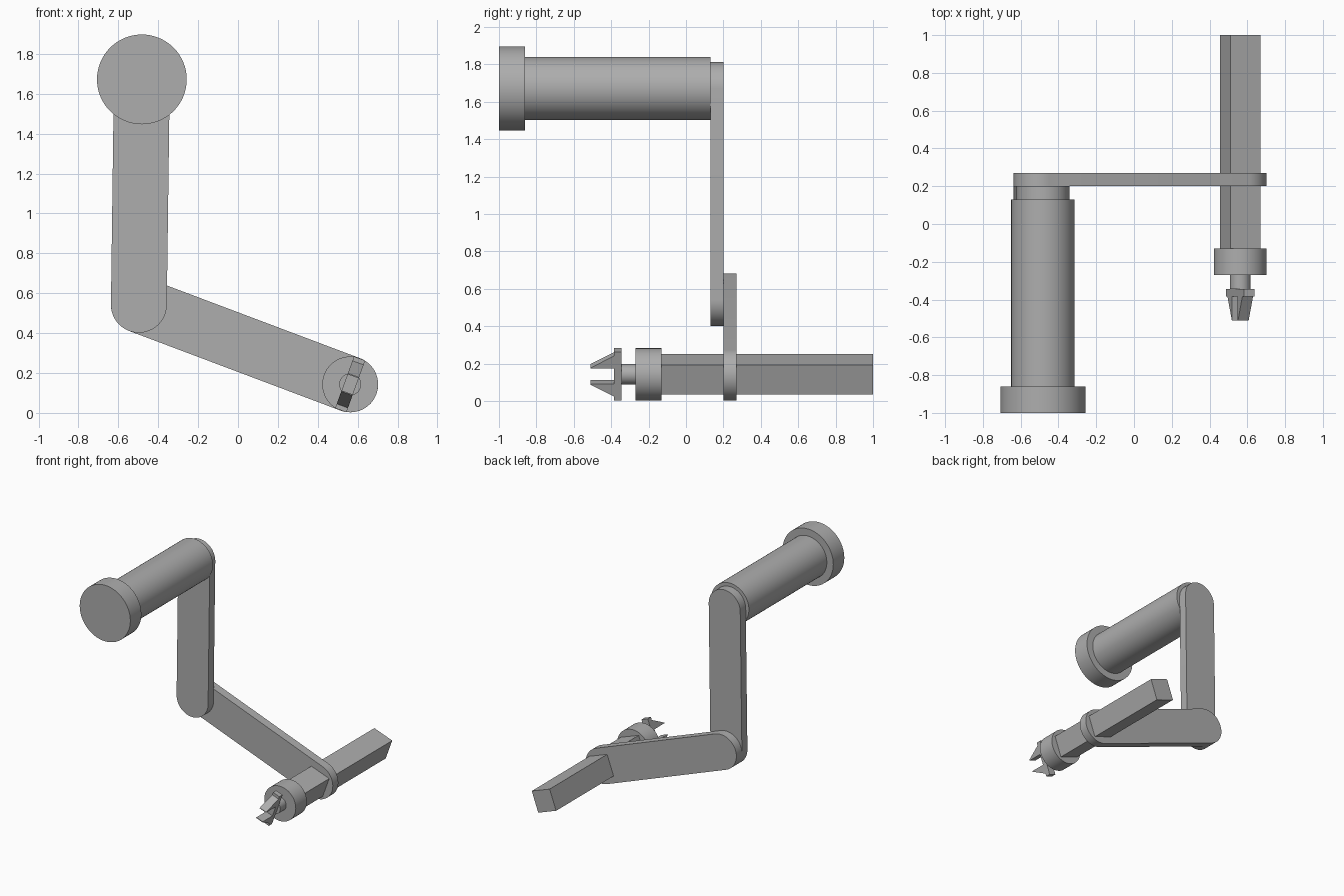
import bpy, bmesh
from math import sin, cos, pi, atan2, radians
from mathutils import Vector, Matrix

if "Cube" in bpy.data.objects:
    bpy.data.objects.remove(bpy.data.objects["Cube"])

GREY = (0.42, 0.42, 0.42, 1)
grey = bpy.data.materials.new("plain grey")
grey.use_nodes = True
grey.diffuse_color = GREY
grey.node_tree.nodes["Principled BSDF"].inputs["Base Color"].default_value = GREY

# joint centres in (x, z)
shoulder, elbow, wrist = (-0.482, 1.672), (-0.497, 0.542), (0.5625, 0.143)
TILT = radians(20)


def prism(name, profile, y0, y1, smooth=True):
    """Extrude an (x, z) outline from y0 to y1."""
    bm = bmesh.new()
    face = bm.faces.new([bm.verts.new((x, y0, z)) for x, z in profile])
    out = bmesh.ops.extrude_face_region(bm, geom=[face])
    moved = [v for v in out["geom"] if isinstance(v, bmesh.types.BMVert)]
    bmesh.ops.translate(bm, verts=moved, vec=(0, y1 - y0, 0))
    return finish(name, bm, smooth)


def finish(name, bm, smooth):
    bmesh.ops.recalc_face_normals(bm, faces=bm.faces)
    mesh = bpy.data.meshes.new(name)
    bm.to_mesh(mesh)
    bm.free()
    mesh.materials.append(grey)
    obj = bpy.data.objects.new(name, mesh)
    bpy.context.collection.objects.link(obj)
    if smooth:
        bpy.ops.object.select_all(action="DESELECT")
        obj.select_set(True)
        bpy.context.view_layer.objects.active = obj
        bpy.ops.object.shade_smooth_by_angle(angle=radians(30))
    return obj


def arc(c, r, start, sweep, n):
    return [(c[0] + r * cos(start + sweep * i / n), c[1] + r * sin(start + sweep * i / n))
            for i in range(n + 1)]


def disc(name, c, r, y0, y1):
    return prism(name, arc(c, r, 0, 2 * pi, 64)[:-1], y0, y1)


def link(name, a, b, r, y0, y1):
    """Flat bar with rounded ends."""
    d = atan2(b[1] - a[1], b[0] - a[0])
    outline = arc(b, r, d - pi / 2, pi, 32) + arc(a, r, d + pi / 2, pi, 32)
    return prism(name, outline, y0, y1)


def tilted_box(name, half_w, half_h, y0, y1):
    corners = [(-half_w, -half_h), (half_w, -half_h), (half_w, half_h), (-half_w, half_h)]
    obj = prism(name, corners, y0, y1, smooth=False)
    place_at_wrist(obj)
    return obj


def place_at_wrist(obj):
    obj.matrix_world = (Matrix.Translation((wrist[0], 0, wrist[1]))
                        @ Matrix.Rotation(TILT, 4, "Y"))


# base and column
disc("base_flange", shoulder, 0.225, -1.0, -0.86)
disc("base_column", shoulder, 0.168, -0.86, 0.13)

# arm links
link("upper_arm", shoulder, elbow, 0.14, 0.13, 0.2)
link("forearm", elbow, wrist, 0.14, 0.2, 0.27)

# sliding shaft and wrist
tilted_box("sliding_shaft", 0.0845, 0.0845, -0.13, 1.0)
disc("wrist_collar", wrist, 0.14, -0.27, -0.13)
disc("wrist_pin", wrist, 0.055, -0.345, -0.27)

# gripper: cross bar with two tapered fingers
tilted_box("gripper_bar", 0.03, 0.138, -0.385, -0.345)
for name, side in (("upper_finger", 1), ("lower_finger", -1)):
    bm = bmesh.new()
    outline = [(-0.385, 0.043), (-0.51, 0.043), (-0.51, 0.048), (-0.385, 0.115)]
    face = bm.faces.new([bm.verts.new((-0.03, y, side * z)) for y, z in outline])
    out = bmesh.ops.extrude_face_region(bm, geom=[face])
    bmesh.ops.translate(bm, vec=Vector((0.06, 0, 0)),
                        verts=[v for v in out["geom"] if isinstance(v, bmesh.types.BMVert)])
    place_at_wrist(finish(name, bm, False))
